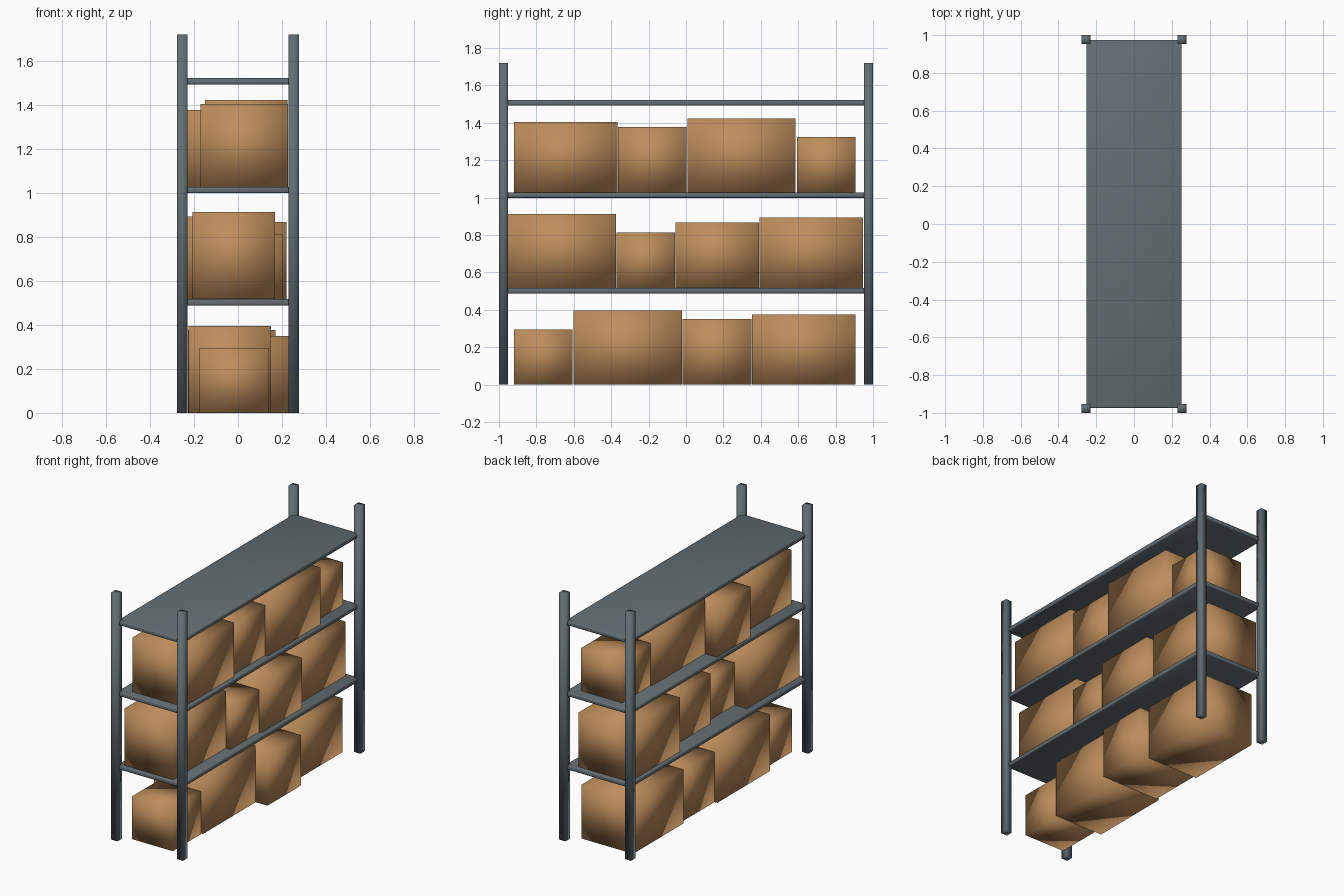
import bpy, bmesh
from mathutils import Vector

if "Cube" in bpy.data.objects:
    bpy.data.objects.remove(bpy.data.objects["Cube"])


def material(name, rgb):
    m = bpy.data.materials.new(name)
    m.diffuse_color = (*rgb, 1)
    m.use_nodes = True
    m.node_tree.nodes["Principled BSDF"].inputs["Base Color"].default_value = m.diffuse_color
    return m


metal = material("grey_metal", (0.125, 0.155, 0.17))
cardboard = material("cardboard", (0.51, 0.265, 0.105))


def block(name, lo, hi, mat, bevel=0.0):
    """Smooth-shaded box between two opposite corners, optionally with bevelled edges."""
    lo, hi = Vector(lo), Vector(hi)
    bm = bmesh.new()
    bmesh.ops.create_cube(bm, size=1)
    size, mid = hi - lo, (lo + hi) / 2
    for v in bm.verts:
        v.co = Vector(a * b for a, b in zip(v.co, size)) 
    if bevel:
        bmesh.ops.bevel(bm, geom=bm.edges[:], offset=bevel, segments=2,
                        profile=0.5, affect='EDGES')
    for f in bm.faces:
        f.smooth = True
    mesh = bpy.data.meshes.new(name)
    bm.to_mesh(mesh)
    bm.free()
    mesh.materials.append(mat)
    ob = bpy.data.objects.new(name, mesh)
    ob.location = mid
    bpy.context.collection.objects.link(ob)
    return ob


# Four corner posts
for sx, side in ((-1, "left"), (1, "right")):
    for sy, end in ((-1, "front"), (1, "back")):
        x, y = sx * 0.253, sy * 0.976
        block(f"{end}_{side}_post", (x - 0.024, y - 0.024, 0),
              (x + 0.024, y + 0.024, 1.72), metal)

# Three shelves with softly rounded edges
shelf_tops = (0.517, 1.028, 1.522)
for i, z in enumerate(shelf_tops):
    block(f"shelf_{i + 1}", (-0.252, -0.975, z - 0.029), (0.252, 0.975, z),
          metal, bevel=0.007)

# Carton kinds: width (x), length (y), height
kinds = {
    "small": (0.316, 0.312, 0.296),
    "tall": (0.376, 0.579, 0.396),
    "medium": (0.446, 0.368, 0.350),
    "wide": (0.397, 0.554, 0.376),
    "medium_turned": (0.368, 0.446, 0.350),
}
# Rows of (kind, centre x, centre y), from floor to top
rows = [
    (0.0, [("small", -0.017, -0.763), ("tall", -0.038, -0.311),
           ("medium", 0.018, 0.165), ("wide", -0.029, 0.629)]),
    (shelf_tops[0], [("tall", -0.020, -0.663), ("small", 0.045, -0.215),
                     ("medium_turned", 0.036, 0.167), ("wide", -0.032, 0.670)]),
    (shelf_tops[1], [("wide", 0.028, -0.643), ("medium", -0.018, -0.180),
                     ("tall", 0.038, 0.297), ("small", 0.017, 0.750)]),
]
for r, (z, row) in enumerate(rows):
    for kind, cx, cy in row:
        w, l, h = kinds[kind]
        block(f"row_{r + 1}_{kind}_carton", (cx - w / 2, cy - l / 2, z),
              (cx + w / 2, cy + l / 2, z + h), cardboard)
